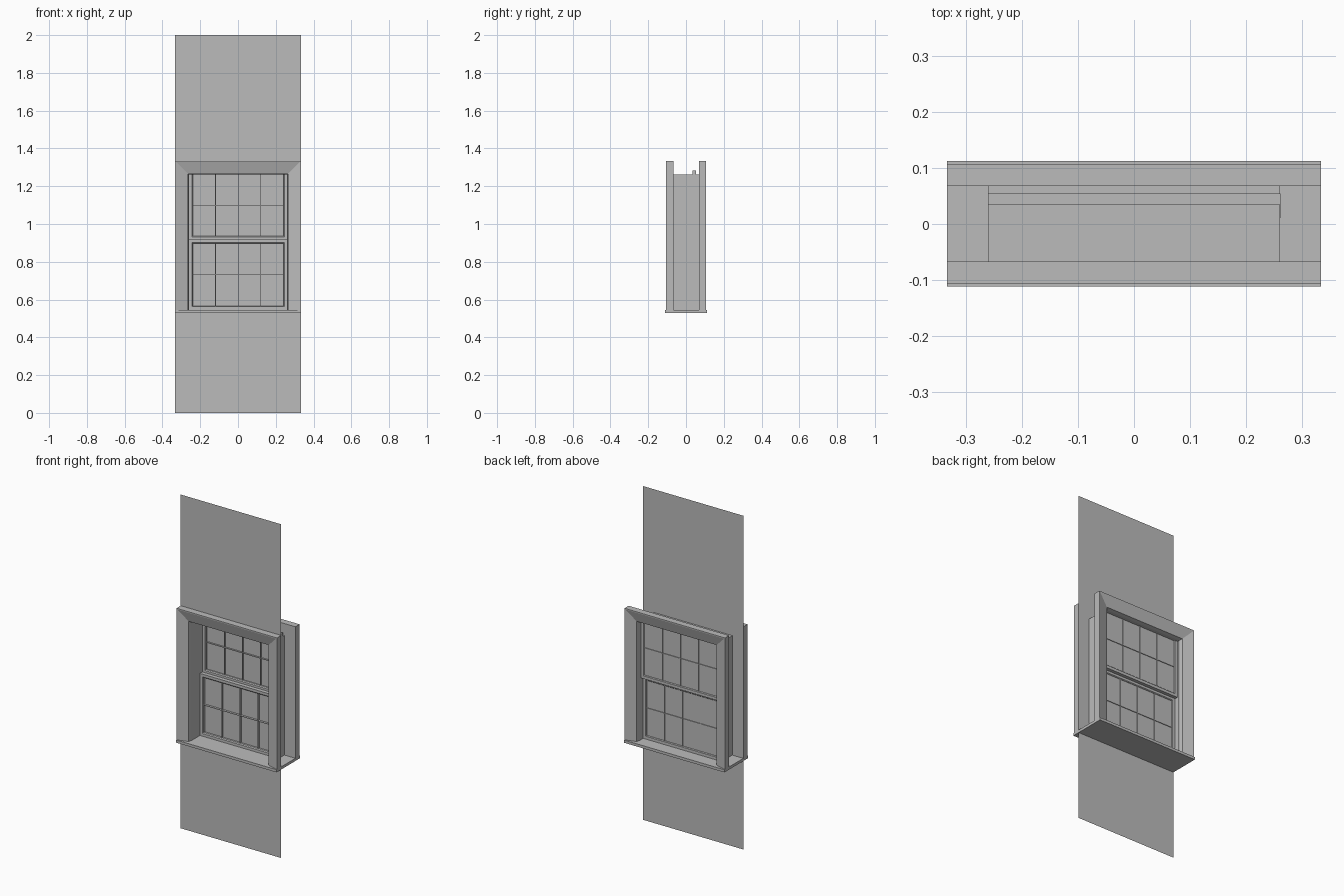
import bpy, bmesh, math

if "Cube" in bpy.data.objects:
    bpy.data.objects.remove(bpy.data.objects["Cube"])

grey = bpy.data.materials.new("window_grey")
grey.diffuse_color = (0.5, 0.5, 0.5, 1)
grey.use_nodes = True
grey.node_tree.nodes["Principled BSDF"].inputs["Base Color"].default_value = grey.diffuse_color


def mesh_object(name, verts, faces, fix=True):
    me = bpy.data.meshes.new(name)
    me.from_pydata(verts, [], faces)
    if fix:
        bm = bmesh.new()
        bm.from_mesh(me)
        bmesh.ops.recalc_face_normals(bm, faces=bm.faces)
        bm.to_mesh(me)
        bm.free()
    ob = bpy.data.objects.new(name, me)
    bpy.context.collection.objects.link(ob)
    me.materials.append(grey)
    return ob


def box(name, x0, x1, y0, y1, z0, z1):
    v = [(x, y, z) for x in (x0, x1) for y in (y0, y1) for z in (z0, z1)]
    f = [(0, 1, 3, 2), (4, 6, 7, 5), (0, 4, 5, 1), (2, 3, 7, 6), (0, 2, 6, 4), (1, 5, 7, 3)]
    return mesh_object(name, v, f)


def ring(name, profile, x0, x1, z0, z1):
    """Mitred rectangular frame; profile is a loop of (inset, y)."""
    n = len(profile)
    v, f = [], []
    for cx, sx, cz, sz in ((x0, 1, z0, 1), (x0, 1, z1, -1), (x1, -1, z1, -1), (x1, -1, z0, 1)):
        v += [(cx + sx * d, y, cz + sz * d) for d, y in profile]
    for c in range(4):
        a, b = c * n, ((c + 1) % 4) * n
        f += [(a + i, a + (i + 1) % n, b + (i + 1) % n, b + i) for i in range(n)]
    return mesh_object(name, v, f)


def casing(name, profile):
    """Two posts and a head with mitred top corners, standing on the sill."""
    n = len(profile)
    v, f = [], []
    for s, top in ((-1, 0), (-1, 1), (1, 1), (1, 0)):
        v += [(s * (W - d), y, HEAD - d if top else SILL) for d, y in profile]
    for c in range(3):
        a, b = c * n, (c + 1) * n
        f += [(a + i, a + (i + 1) % n, b + (i + 1) % n, b + i) for i in range(n)]
    f += [tuple(range(n)), tuple(range(3 * n, 4 * n))]
    return mesh_object(name, v, f)


W, IN = 0.333, 0.26          # outer and opening half widths
SILL, TOP, HEAD = 0.546, 1.262, 1.334
FRONT, BACK = -0.067, 0.068  # wall faces

# Wall sheet with the window opening
o = [(-W, 0), (W, 0), (W, 2), (-W, 2)]
h = [(-IN, SILL), (IN, SILL), (IN, TOP), (-IN, TOP)]
mesh_object("wall_panel", [(x, FRONT, z) for x, z in o + h],
            [(i, (i + 1) % 4, 4 + (i + 1) % 4, 4 + i) for i in range(4)], False)

# Jamb lining: open tube through the wall, normals facing inwards
mesh_object("jamb_lining", [(x, y, z) for y in (FRONT, BACK) for x, z in h],
            [(i, 4 + i, 4 + (i + 1) % 4, (i + 1) % 4) for i in range(4)], False)

# Sill slab under both casings
box("sill", -W, W, -0.111, 0.112, 0.53, SILL)

# Casings with their faces sloping back towards the opening
for name, s, y in (("front_casing", -1, FRONT), ("back_casing", 1, BACK)):
    casing(name, [(0, y), (0, s * 0.107), (0.006, s * 0.107),
                  (0.068, s * 0.088), (0.072, y)])

# Sashes: bevelled frame, glass and thin glazing bars
for name, y0, y1, z0, z1 in (("lower_sash", 0.011, 0.034, SILL, 0.918),
                             ("upper_sash", 0.034, 0.054, 0.915, 1.284)):
    x0, x1, r = -0.26, 0.2615, 0.021
    ring(name + "_frame", [(0, y0), (r - 0.005, y0), (r, y0 + 0.005),
                           (r, y1 - 0.004), (r - 0.004, y1), (0, y1)], x0, x1, z0, z1)
    gx0, gx1, gz0, gz1 = x0 + r, x1 - r, z0 + r, z1 - r
    gy = y1 - 0.006
    mesh_object(name + "_glass", [(gx0, gy, gz0), (gx1, gy, gz0), (gx1, gy, gz1), (gx0, gy, gz1)],
                [(0, 1, 2, 3)], False)
    by0, by1, t = y0 + 0.004, y1 - 0.002, 0.0015
    for i in (1, 2, 3):
        x = gx0 + (gx1 - gx0) * i / 4
        box(f"{name}_upright_bar_{i}", x - t, x + t, by0, by1, gz0, gz1)
    z = (gz0 + gz1) / 2
    box(name + "_cross_bar", gx0, gx1, by0, by1, z - t, z + t)
